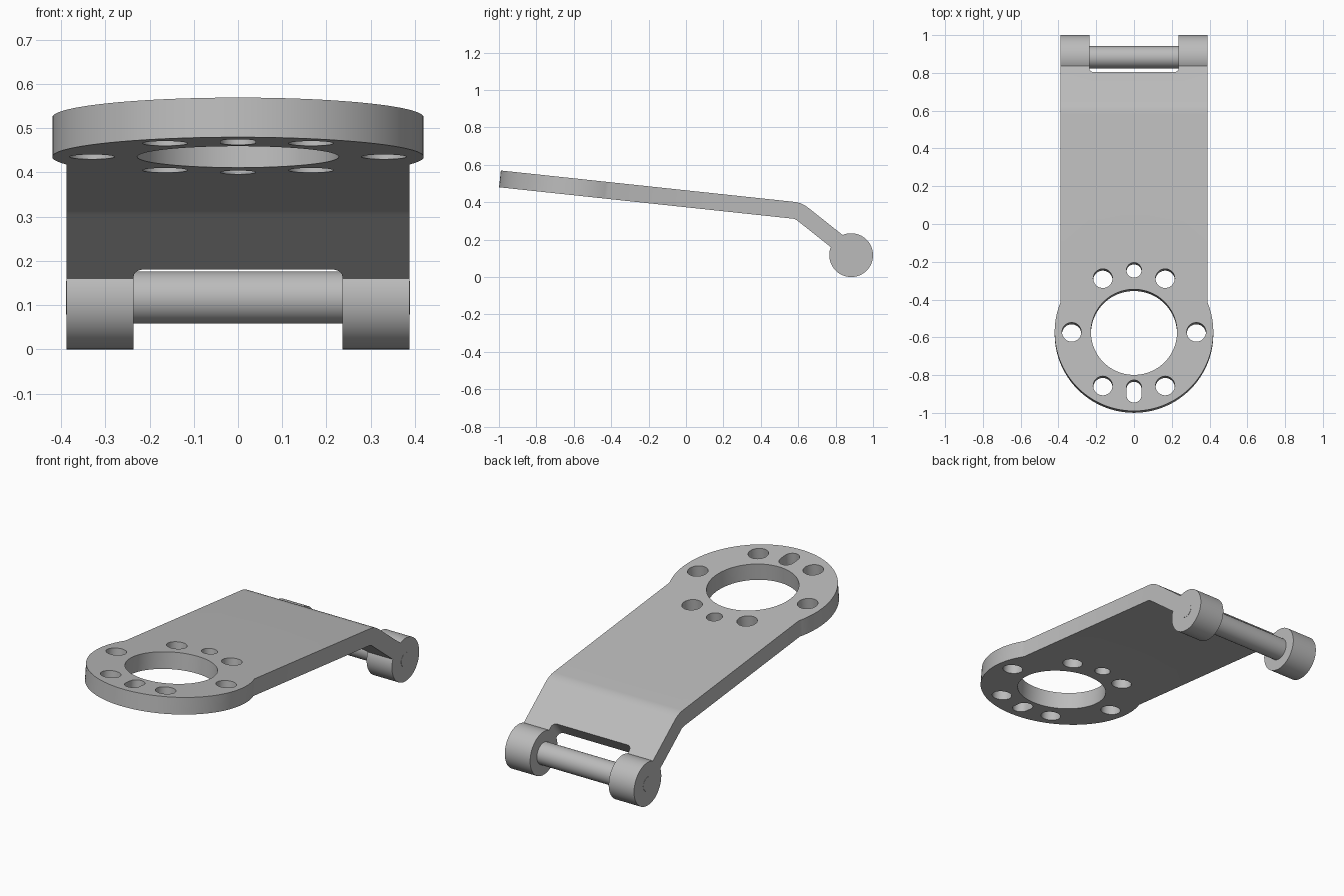
import bpy, bmesh
from math import sin, cos, pi, asin, radians
from mathutils import Vector

if "Cube" in bpy.data.objects:
    bpy.data.objects.remove(bpy.data.objects["Cube"])

grey = bpy.data.materials.new("plain grey")
grey.use_nodes = True
grey.diffuse_color = (0.5, 0.5, 0.5, 1)
grey.node_tree.nodes["Principled BSDF"].inputs["Base Color"].default_value = grey.diffuse_color

THICK = 0.09
HALF_WIDTH, RING_R = 0.388, 0.42
RING_Y, RING_Z = -0.577, 0.48
TILT, STEEP = radians(6.1), radians(38.4)
BEND_R, BEND_AT = 0.095, 1.158
BEND_END = BEND_AT + BEND_R * (STEEP - TILT)
NOTCH_U, NOTCH_X, END_U, CORNER = 1.406, 0.236, 1.47, 0.025
BARREL_R, BARREL_Y = 0.117, 0.883


def finish(bm, name):
    bmesh.ops.recalc_face_normals(bm, faces=bm.faces)
    mesh = bpy.data.meshes.new(name)
    bm.to_mesh(mesh)
    bm.free()
    obj = bpy.data.objects.new(name, mesh)
    bpy.context.collection.objects.link(obj)
    mesh.materials.append(grey)
    bpy.ops.object.select_all(action="DESELECT")
    bpy.context.view_layer.objects.active = obj
    obj.select_set(True)
    bpy.ops.object.shade_smooth_by_angle(angle=radians(25))
    return obj


def arc(x, u, r, start, stop, n):
    """Points on an arc; angles run from +u towards +x."""
    return [(x + r * sin(start + (stop - start) * i / n),
             u + r * cos(start + (stop - start) * i / n)) for i in range(n + 1)]


def hole(x, u, r, stretch=0, n=16):
    """Round hole, or a slot lengthened along u by stretch at each end."""
    loop = arc(x, u + stretch, r, -pi / 2, pi / 2, n)
    loop += arc(x, u - stretch, r, pi / 2, 3 * pi / 2, n)
    return loop if stretch else loop[:n] + loop[n + 1:-1]


def bend(co):
    """Fold a point of the flat sheet (x, u, w) into place."""
    x, u, w = co
    y, z = RING_Y, RING_Z
    flat = min(u, BEND_AT)
    y, z = y + flat * cos(TILT), z - flat * sin(TILT)
    a = TILT
    if u > BEND_AT:
        a = TILT + (min(u, BEND_END) - BEND_AT) / BEND_R
        y += BEND_R * (sin(a) - sin(TILT))
        z += BEND_R * (cos(a) - cos(TILT))
    if u > BEND_END:
        y += (u - BEND_END) * cos(a)
        z -= (u - BEND_END) * sin(a)
    return Vector((x, y + w * sin(a), z + w * cos(a)))


# Flat outline: round head, straight sides and a notch with rounded corners
t0 = asin(HALF_WIDTH / RING_R)
outline = arc(0, 0, RING_R, t0, 2 * pi - t0, 96)
outline += [(-HALF_WIDTH, END_U), (-NOTCH_X, END_U)]
inner_x, inner_u = NOTCH_X - CORNER, NOTCH_U + CORNER
outline += arc(-inner_x, inner_u, CORNER, -pi / 2, -pi, 6)
outline += arc(inner_x, inner_u, CORNER, pi, pi / 2, 6)
outline += [(NOTCH_X, END_U), (HALF_WIDTH, END_U)]

# Large bore, six bolt holes, a locating hole and a slot
loops = [outline, hole(0, 0, 0.228, n=40)]
loops += [hole(0.33 * sin(k * pi / 3 + pi / 6), 0.33 * cos(k * pi / 3 + pi / 6), 0.051)
          for k in range(6)]
loops += [hole(0, 0.33, 0.04), hole(0, -0.315, 0.04, 0.02)]

# Bent plate
bm = bmesh.new()
for loop in loops:
    verts = [bm.verts.new((x, u, -THICK / 2)) for x, u in loop]
    for i, v in enumerate(verts):
        bm.edges.new((verts[i - 1], v))
bmesh.ops.triangle_fill(bm, edges=bm.edges[:], use_beauty=True)
steps = 8
for i in range(steps + 1):
    u = BEND_AT + (BEND_END - BEND_AT) * i / steps
    bmesh.ops.bisect_plane(bm, geom=bm.verts[:] + bm.edges[:] + bm.faces[:],
                           plane_co=(0, u, 0), plane_no=(0, 1, 0))
top = bmesh.ops.extrude_face_region(bm, geom=bm.faces[:], use_keep_orig=True)["geom"]
for v in top:
    if isinstance(v, bmesh.types.BMVert):
        v.co.z = THICK / 2
for v in bm.verts:
    v.co = bend(v.co)
finish(bm, "bent_plate")


def rod(name, x0, x1, r, n):
    """Cylinder along x on the hinge axis."""
    bm = bmesh.new()
    bmesh.ops.create_cone(bm, cap_ends=True, segments=n, radius1=r, radius2=r, depth=x1 - x0)
    for v in bm.verts:
        x, y, z = v.co
        v.co = ((x0 + x1) / 2 + z, BARREL_Y + y, BARREL_R + x)
    return finish(bm, name)


# Hinge: two barrels, the bar between them and its reduced ends
rod("left_barrel", NOTCH_X, HALF_WIDTH, BARREL_R, 64)
rod("right_barrel", -HALF_WIDTH, -NOTCH_X, BARREL_R, 64)
rod("hinge_bar", -NOTCH_X - 0.01, NOTCH_X + 0.01, 0.059, 48)
rod("left_bar_end", NOTCH_X, HALF_WIDTH + 0.001, 0.038, 32)
rod("right_bar_end", -HALF_WIDTH - 0.001, -NOTCH_X, 0.038, 32)
